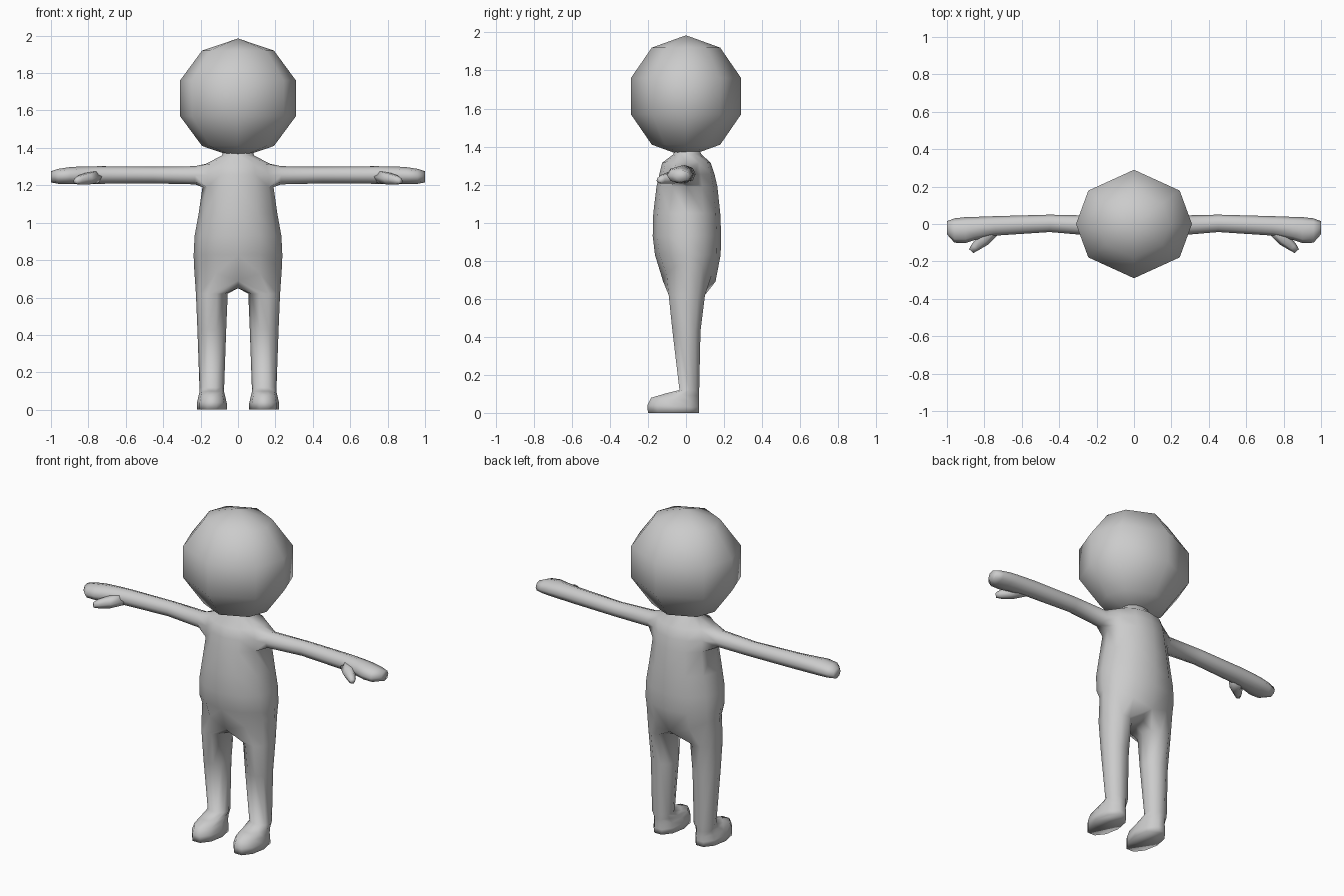
import bpy, bmesh, math

if "Cube" in bpy.data.objects:
    bpy.data.objects.remove(bpy.data.objects["Cube"])

grey = bpy.data.materials.new("plain grey")
grey.diffuse_color = (0.6, 0.6, 0.6, 1)
grey.use_nodes = True
grey.node_tree.nodes["Principled BSDF"].inputs["Base Color"].default_value = grey.diffuse_color


def finish(name, bm, mirror=False):
    bmesh.ops.recalc_face_normals(bm, faces=bm.faces[:])
    me = bpy.data.meshes.new(name)
    bm.to_mesh(me)
    bm.free()
    me.materials.append(grey)
    me.shade_smooth()
    ob = bpy.data.objects.new(name, me)
    bpy.context.collection.objects.link(ob)
    if mirror:
        mod = ob.modifiers.new("Mirror", 'MIRROR')
        mod.use_clip = True
        mod.merge_threshold = 0.0005
    return ob


def bridge(bm, a, b, closed=True):
    n = len(a)
    for i in range(n if closed else n - 1):
        j = (i + 1) % n
        bm.faces.new((a[i], a[j], b[j], b[i]))


def oval(cx, rx, y0, y1, deg):
    a = math.radians(deg)
    return cx + rx * math.cos(a), (y0 + y1) / 2 + (y1 - y0) / 2 * math.sin(a)


# Head: eight-sided ball with flattened diagonals
bm = bmesh.new()
angles = [0, 38, 90, 142, 180, 218, 270, 322]
rings = []
for z, r in ((1.92, 0.62), (1.76, 1), (1.57, 1), (1.41, 0.62)):
    rings.append([bm.verts.new((*oval(0, 0.31 * r, -0.29 * r, 0.29 * r, a), z)) for a in angles])
for a, b in zip(rings, rings[1:]):
    bridge(bm, a, b)
for ring, z in ((rings[0], 1.985), (rings[-1], 1.345)):
    pole = bm.verts.new((0, 0, z))
    for i in range(8):
        bm.faces.new((ring[i], ring[(i + 1) % 8], pole))
finish("head", bm)

# Body half: torso rings (height, half width, front, back), open on the centre line
bm = bmesh.new()
torso = [(1.42, 0.075, -0.06, 0.06), (1.36, 0.085, -0.065, 0.08), (1.315, 0.17, -0.125, 0.13),
         (1.255, 0.19, -0.14, 0.15), (1.19, 0.19, -0.155, 0.165), (1.05, 0.21, -0.172, 0.18),
         (0.93, 0.232, -0.175, 0.185), (0.83, 0.237, -0.163, 0.182), (0.78, 0.236, -0.12, 0.155)]
rows = []
for n, (z, rx, y0, y1) in enumerate(torso):
    row = []
    for k in range(7):
        x, y = oval(0, rx, y0, y1, (k - 3) * 30)
        drop = 0.09 * math.sin(math.radians((k - 3) * 30)) ** 4 if n == 8 else 0
        row.append(bm.verts.new((x if 0 < k < 6 else 0, y, z - drop)))
    rows.append(row)
for n, (a, b) in enumerate(zip(rows, rows[1:])):
    for k in range(6):
        if not (n in (2, 3) and k in (2, 3)):      # opening for the arm
            bm.faces.new((a[k], a[k + 1], b[k + 1], b[k]))

# Crotch and leg: rings (height, centre x, half width, front, back)
last = rows[-1] + [bm.verts.new((0, y, 0.65)) for y in (0.075, 0.01, -0.055)]
for z, cx, rx, y0, y1 in ((0.62, 0.14, 0.085, -0.096, 0.105), (0.43, 0.14, 0.077, -0.075, 0.08),
                          (0.12, 0.14, 0.066, -0.037, 0.072)):
    ring = [bm.verts.new((*oval(cx, rx, y0, y1, (k - 3) * 36), z)) for k in range(10)]
    bridge(bm, last, ring)
    last = ring

# Foot: rings (half width, front, back, front height, back height)
for rx, y0, y1, zf, zb in ((0.066, -0.12, 0.074, 0.1, 0.09), (0.072, -0.19, 0.075, 0.08, 0.06),
                           (0.08, -0.21, 0.076, 0.04, 0.03), (0.08, -0.207, 0.076, 0, 0)):
    ring = []
    for k in range(10):
        x, y = oval(0.14, rx, y0, y1, (k - 3) * 36)
        t = (y1 - y) / (y1 - y0)
        ring.append(bm.verts.new((x, y, zb + (zf - zb) * t)))
    bridge(bm, last, ring)
    last = ring
bm.faces.new(last)

# Arm and hand: rings (x, front, back, bottom, top) grown from the opening
t, m, b = rows[2:5]
last = [t[2], t[3], t[4], m[4], b[4], b[3], b[2], m[2]]
for x, y0, y1, z0, z1 in ((0.23, -0.062, 0.045, 1.205, 1.302), (0.45, -0.043, 0.05, 1.21, 1.3),
                          (0.74, -0.062, 0.042, 1.208, 1.302), (0.85, -0.085, 0.038, 1.207, 1.3),
                          (0.9, -0.102, 0.037, 1.207, 1.297), (0.96, -0.1, 0.03, 1.208, 1.288),
                          (1.0, -0.055, 0.015, 1.215, 1.275)):
    ring = []
    for k in range(8):
        a = math.radians(135 - 45 * k)
        ring.append(bm.verts.new((x, (y0 + y1) / 2 + (y1 - y0) / 2 * math.cos(a),
                                  (z0 + z1) / 2 + (z1 - z0) / 2 * math.sin(a))))
    bridge(bm, last, ring)
    last = ring
bm.faces.new(last)
finish("body", bm, mirror=True)

# Thumbs: six-sided taper (x, y, half width, bottom, top)
bm = bmesh.new()
last = None
for x, y, r, z0, z1 in ((0.76, -0.02, 0.05, 1.215, 1.28), (0.805, -0.085, 0.036, 1.205, 1.265),
                        (0.85, -0.125, 0.024, 1.205, 1.25), (0.87, -0.145, 0.015, 1.21, 1.235)):
    ring = []
    for k in range(6):
        a = math.radians(60 * k)
        w = r * math.cos(a)
        ring.append(bm.verts.new((x + 0.75 * w, y + 0.66 * w,
                                  (z0 + z1) / 2 + (z1 - z0) / 2 * math.sin(a) * 1.15)))
    if last:
        bridge(bm, last, ring)
    else:
        bm.faces.new(ring)
    last = ring
bm.faces.new(last)
finish("thumbs", bm, mirror=True)
